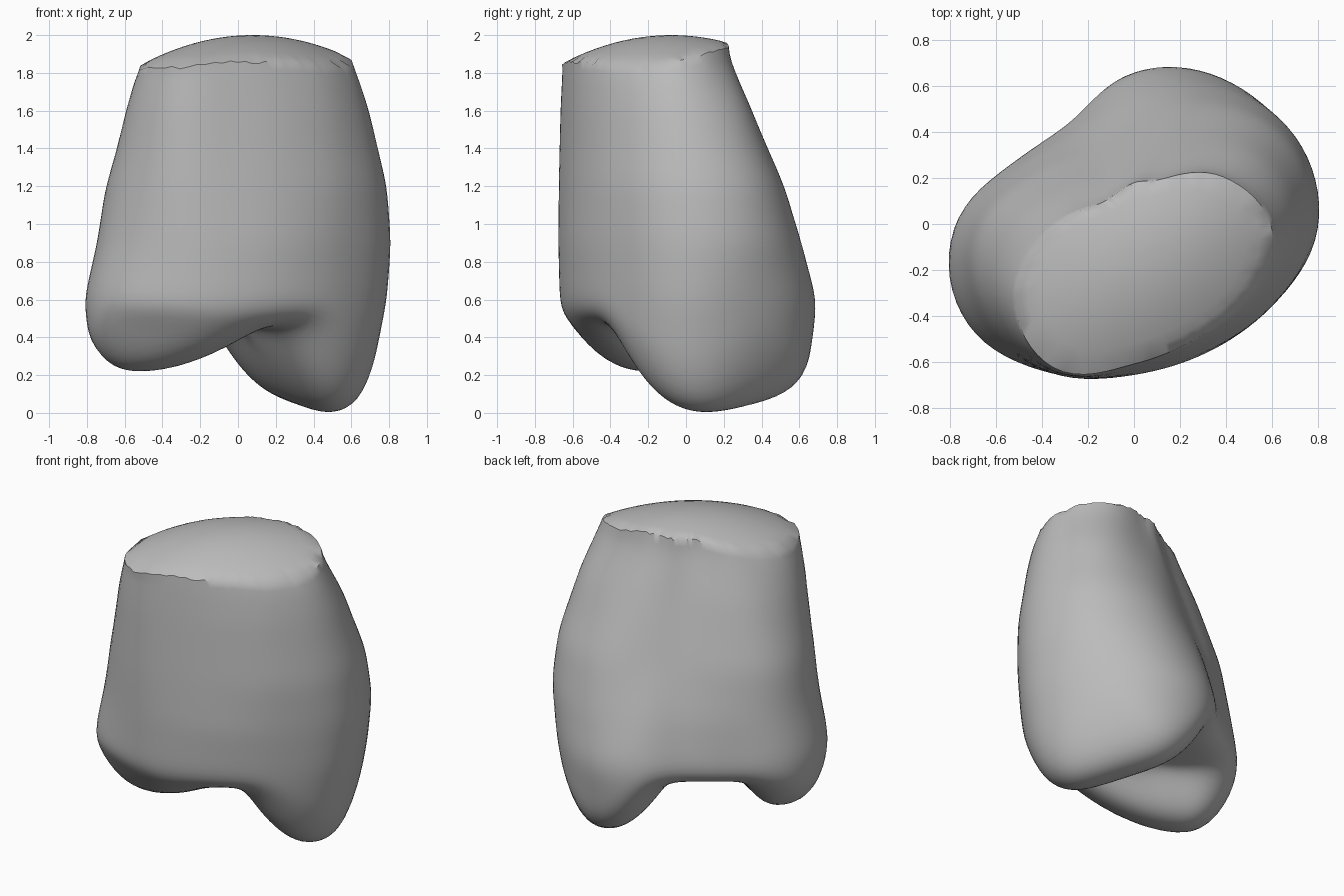
import bpy, bmesh, math, random
from mathutils import Vector

cube = bpy.data.objects.get("Cube")
if cube:
    bpy.data.objects.remove(cube, do_unlink=True)
random.seed(4)

SEGMENTS, SIDE, UNDER, CAP = 96, 36, 24, 10
CENTRE = Vector((0, -0.02))

# Outline radii every 30 degrees, from the low lobes up to the cut end
OUTLINES = [
    (0.25, (.72, .73, .73, .65, .51, .57, .76, .81, .69, .56, .53, .62)),
    (0.60, (.79, .79, .77, .70, .55, .60, .80, .85, .73, .63, .61, .67)),
    (0.90, (.81, .82, .72, .59, .49, .56, .73, .79, .73, .64, .63, .69)),
    (1.20, (.79, .78, .63, .46, .40, .49, .68, .75, .73, .63, .62, .69)),
    (1.60, (.70, .63, .42, .31, .27, .34, .52, .68, .72, .61, .59, .64)),
    (1.90, (.60, .45, .25, .20, .17, .20, .36, .60, .70, .59, .55, .58)),
]


def around(radii, angle):
    """Smooth closed curve through the radii."""
    n = len(radii)
    f = angle / math.tau * n
    i, t = int(f), f - int(f)
    a, b, c, d = (radii[(i + k) % n] for k in (-1, 0, 1, 2))
    return b + t * ((c - a) + t * ((2*a - 5*b + 4*c - d) + t * (3*b - a - 3*c + d))) / 2


def wall(angle, z):
    """Point of the side wall at an angle and height."""
    z = min(max(z, OUTLINES[0][0]), OUTLINES[-1][0])
    for (z0, low), (z1, high) in zip(OUTLINES, OUTLINES[1:]):
        if z <= z1:
            break
    t = (z - z0) / (z1 - z0)
    r = around(low, angle) * (1 - t) + around(high, angle) * t
    return CENTRE + r * Vector((math.cos(angle), math.sin(angle)))


def diagonal(p):
    """Position across and along the groove."""
    return (p.x + p.y) / math.sqrt(2), (p.y - p.x) / math.sqrt(2)


def dome(p):
    u, v = diagonal(p)
    return 2 - 0.33 * u ** 2 - 0.7 * (v + 0.11) ** 2


def underside(p, s):
    """Two rounded lobes with a diagonal groove between them."""
    u, v = diagonal(p)
    du = u - 0.40 - 0.2 * (v + 0.34)
    across = (du / 0.32) ** 3 if du > 0 else (-du / 0.42) ** 1.9
    big = 0.2 * (v + 0.34) - 0.03 + 0.4 * abs((v + 0.02) / 0.62) ** 4 + 0.4 * across
    front = max(0.28 - v, 0)
    back = max(v - 0.28, 0)
    du = u + 0.55 - 0.3 * front
    across = abs(du / (0.32 if du > 0 else 0.35)) ** 3
    small = 0.21 + 0.5 * front ** 2 + 2.5 * back ** 2 + 0.4 * across
    blend = sum(math.exp(-28 * h) for h in (big, small, 0.46))
    return -math.log(blend) / 28 + 0.08 * s ** 8


bm = bmesh.new()
angles = [math.tau * i / SEGMENTS for i in range(SEGMENTS)]


def add_ring(points):
    return [bm.verts.new(p) for p in points]


def bridge(upper, lower):
    for i in range(SEGMENTS):
        j = (i + 1) % SEGMENTS
        bm.faces.new((upper[i], lower[i], lower[j], upper[j]))


# Domed cut end, with a slightly ragged rim
rim = [wall(a, 1.9) for a in angles]
middle = sum(rim, Vector((0, 0))) / SEGMENTS
rings = []
for k in range(1, CAP + 1):
    flat = [middle.lerp(p, k / CAP) for p in rim]
    chip = 0.02 if k == CAP else 0
    rings.append(add_ring((p.x, p.y, dome(p) - random.uniform(0, chip)) for p in flat))
cap_rim = rings[-1]
fixed = {v for ring in rings for v in ring}

# Side wall down to the lower edge
bottom = [underside(wall(a, 0.4), 1) for a in angles]
for k in range(1, SIDE + 1):
    points = []
    for a, top, low in zip(angles, cap_rim, bottom):
        z = top.co.z + (low - top.co.z) * k / SIDE
        p = wall(a, z)
        points.append((p.x, p.y, z))
    rings.append(add_ring(points))
edge = [Vector(v.co.xy) for v in rings[-1]]

# Underside shrinking to its centre
for k in range(1, UNDER):
    s = 1 - k / UNDER
    flat = [CENTRE.lerp(p, s) for p in edge]
    rings.append(add_ring((p.x, p.y, underside(p, s)) for p in flat))

for upper, lower in zip(rings, rings[1:]):
    bridge(upper, lower)
for ring, point, height, flip in ((rings[0], middle, dome(middle), False),
                                  (rings[-1], CENTRE, underside(CENTRE, 0), True)):
    tip = bm.verts.new((point.x, point.y, height))
    if not flip:
        fixed.add(tip)
    for i in range(SEGMENTS):
        a, b = ring[i], ring[(i + 1) % SEGMENTS]
        bm.faces.new((tip, b, a) if flip else (tip, a, b))

# Soften everything except the cut end
soft = [v for v in bm.verts if v not in fixed]
for _ in range(8):
    bmesh.ops.smooth_vert(bm, verts=soft, factor=0.5, use_axis_x=True,
                          use_axis_y=True, use_axis_z=True)
bmesh.ops.recalc_face_normals(bm, faces=bm.faces)

mesh = bpy.data.meshes.new("bone_end")
bm.to_mesh(mesh)
bm.free()
bone = bpy.data.objects.new("bone_end", mesh)
bpy.context.collection.objects.link(bone)

grey = bpy.data.materials.new("plain_grey")
grey.use_nodes = True
colour = (0.5, 0.5, 0.5, 1)
grey.diffuse_color = colour
grey.node_tree.nodes["Principled BSDF"].inputs["Base Color"].default_value = colour
mesh.materials.append(grey)

bpy.ops.object.select_all(action="DESELECT")
bone.select_set(True)
bpy.context.view_layer.objects.active = bone
bpy.ops.object.shade_smooth_by_angle(angle=math.radians(40))
